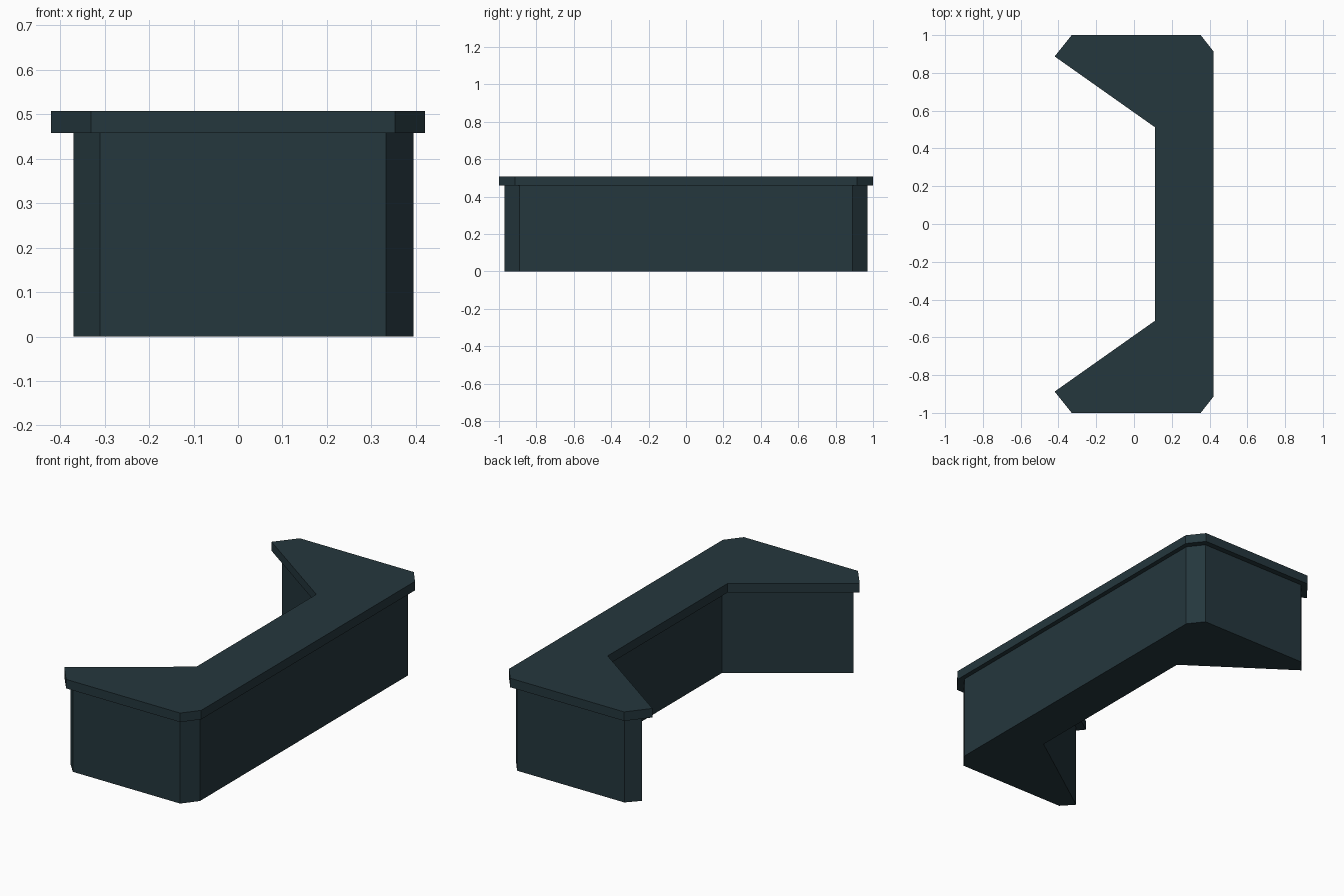
import bpy
import bmesh

cube = bpy.data.objects.get("Cube")
if cube:
    bpy.data.objects.remove(cube, do_unlink=True)

slate = bpy.data.materials.new("dark slate")
slate.use_nodes = True
colour = (0.018, 0.038, 0.047, 1)
slate.diffuse_color = colour
slate.node_tree.nodes["Principled BSDF"].inputs["Base Color"].default_value = colour


def mirrored_prism(name, half, bottom, top):
    """Extrude a plan outline, given for its +y half and mirrored to -y."""
    outline = half + [(x, -y) for x, y in reversed(half)]
    bm = bmesh.new()
    base = bm.faces.new([bm.verts.new((x, y, bottom)) for x, y in outline])
    side = bmesh.ops.extrude_face_region(bm, geom=[base], use_keep_orig=True)
    raised = [v for v in side["geom"] if isinstance(v, bmesh.types.BMVert)]
    bmesh.ops.translate(bm, verts=raised, vec=(0, 0, top - bottom))
    bmesh.ops.recalc_face_normals(bm, faces=bm.faces)
    mesh = bpy.data.meshes.new(name)
    bm.to_mesh(mesh)
    bm.free()
    mesh.materials.append(slate)
    obj = bpy.data.objects.new(name, mesh)
    bpy.context.collection.objects.link(obj)
    return obj


# Counter body with angled wings and chamfered corners
mirrored_prism("counter_body",
               [(0.395, 0.89), (0.333, 0.97), (-0.31, 0.97), (-0.37, 0.905), (0.16, 0.535)],
               0, 0.458)

# Overhanging worktop
mirrored_prism("counter_top",
               [(0.42, 0.915), (0.353, 1), (-0.33, 1), (-0.42, 0.887), (0.11, 0.513)],
               0.458, 0.507)
